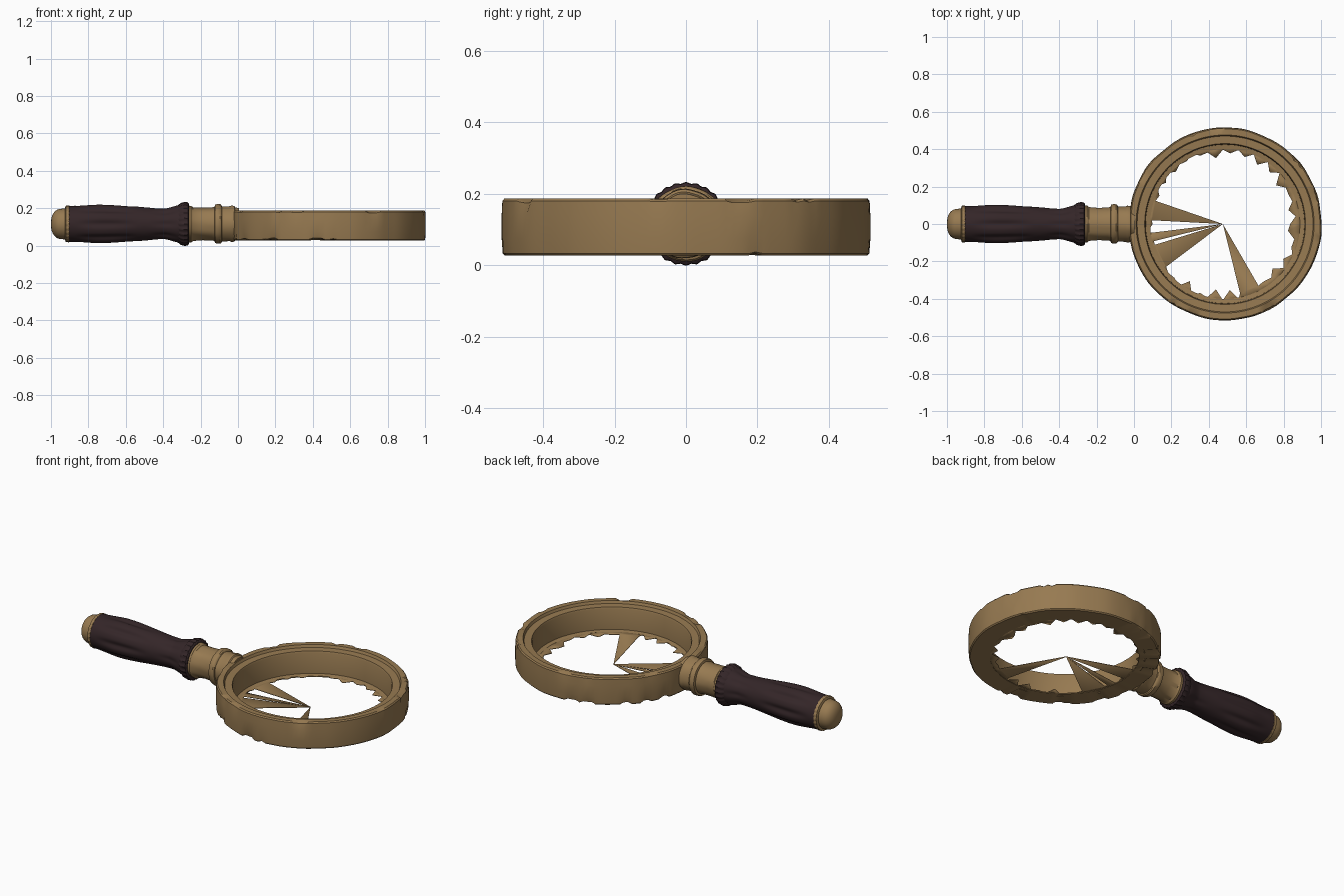
import bpy, bmesh, math, random
from mathutils import Vector, noise

random.seed(4)
if "Cube" in bpy.data.objects:
    bpy.data.objects.remove(bpy.data.objects["Cube"], do_unlink=True)

AXIS_Z = 0.116          # height of the handle axis
RING = Vector((0.487, 0, 0))
LENS = Vector((0.475, 0, 0.034))


def material(name, rgb):
    m = bpy.data.materials.new(name)
    m.use_nodes = True
    m.diffuse_color = (*rgb, 1)
    m.node_tree.nodes["Principled BSDF"].inputs["Base Color"].default_value = (*rgb, 1)
    return m


BRASS = material("aged brass", (0.31, 0.195, 0.083))
WOOD = material("dark wood", (0.034, 0.019, 0.021))


def finish(name, bm, mat, angle=35):
    bmesh.ops.recalc_face_normals(bm, faces=bm.faces)
    mesh = bpy.data.meshes.new(name)
    bm.to_mesh(mesh)
    bm.free()
    mesh.materials.append(mat)
    obj = bpy.data.objects.new(name, mesh)
    bpy.context.collection.objects.link(obj)
    bpy.ops.object.select_all(action="DESELECT")
    bpy.context.view_layer.objects.active = obj
    obj.select_set(True)
    bpy.ops.object.shade_smooth_by_angle(angle=math.radians(angle))
    return obj


def sweep(bm, rings, closed=False):
    """Join rings of vertices with quads."""
    pairs = list(zip(rings, rings[1:]))
    if closed:
        pairs.append((rings[-1], rings[0]))
    for a, b in pairs:
        n = len(a)
        for i in range(n):
            j = (i + 1) % n
            bm.faces.new((a[i], a[j], b[j], b[i]))


def turned(name, profile, mat, shape=lambda x, a: 0, sides=48, angle=35):
    """Turn (x, radius) points around the handle axis."""
    bm = bmesh.new()
    rings = []
    for x, r in profile:
        ring = []
        for i in range(sides):
            a = math.tau * i / sides
            rr = r + shape(x, a)
            ring.append(bm.verts.new((x, rr * math.cos(a), AXIS_Z + rr * math.sin(a))))
        rings.append(ring)
    sweep(bm, rings)
    bm.faces.new(rings[0])
    bm.faces.new(rings[-1])
    return finish(name, bm, mat, angle)


def smooth_profile(points, steps):
    """Resample (x, radius) points with eased spacing."""
    out = []
    for (x0, r0), (x1, r1) in zip(points, points[1:]):
        for k in range(steps):
            t = k / steps
            e = t * t * (3 - 2 * t)
            out.append((x0 + (x1 - x0) * t, r0 + (r1 - r0) * e))
    return out + [points[-1]]


# Grip: swelling wood with eight shallow flutes that fade at their ends
def flutes(x, a):
    t = (x + 0.87) / 0.33
    depth = 0.011 * math.sin(math.pi * t) if 0 < t < 1 else 0
    u = (x + 0.47) / 0.17
    if 0 < u < 1:
        depth += 0.005 * math.sin(math.pi * u)
    return -depth * (0.5 + 0.5 * math.cos(8 * a)) ** 2


grip = smooth_profile([(-0.905, 0.096), (-0.74, 0.107), (-0.40, 0.084), (-0.31, 0.102)], 10)
turned("grip", grip, WOOD, flutes, 96, 50)

# Flared collar of the grip, with a finely notched rim
turned("grip_collar", [(-0.32, 0.098), (-0.305, 0.110), (-0.285, 0.115), (-0.268, 0.113), (-0.262, 0.104)],
       WOOD, lambda x, a: 0.0025 * math.cos(24 * a), 96)

# Pommel cap: notched ring and rounded end
turned("pommel_ring", [(-0.925, 0.085), (-0.92, 0.096), (-0.903, 0.097), (-0.898, 0.088)],
       BRASS, lambda x, a: 0.0015 * math.cos(24 * a), 96)
cap = [(-0.915, 0.084), (-0.945, 0.081)]
for k in range(1, 8):
    a = k / 8 * math.pi / 2
    cap.append((-0.945 - 0.055 * math.sin(a), 0.081 * math.cos(a) ** 0.8))
cap.append((-1.0, 0.004))
turned("pommel_cap", cap, BRASS)


# Ferrule between grip and frame, slightly dented
def dents(x, a):
    return 0.004 * noise.noise(Vector((x * 14, 2 * math.cos(a), 2 * math.sin(a))))


turned("ferrule", [(-0.275, 0.098), (-0.25, 0.098), (-0.24, 0.090), (-0.19, 0.087), (-0.14, 0.088),
                   (-0.125, 0.091)], BRASS, dents)
turned("ferrule_band", [(-0.127, 0.088), (-0.122, 0.102), (-0.112, 0.105), (-0.095, 0.105),
                        (-0.088, 0.100), (-0.084, 0.088)], BRASS, dents)
turned("neck", [(-0.09, 0.094), (-0.045, 0.093), (-0.035, 0.097), (-0.02, 0.095), (-0.015, 0.088),
                (0.005, 0.084)], BRASS, dents)

# Frame: round hoop with a stepped lip; worn outer edges get random chips
SIDES = 144
section = [(0.40, 0.030), (0.507, 0.027), (0.513, 0.033), (0.516, 0.075), (0.516, 0.140),
           (0.514, 0.180), (0.508, 0.187), (0.476, 0.187), (0.470, 0.172), (0.430, 0.170),
           (0.426, 0.160), (0.424, 0.040), (0.40, 0.036)]
TOP, BOTTOM = {5: 0.6, 6: 1.0}, {1: 1.0, 2: 0.6}


def chips(count):
    depth = [0.0] * SIDES
    for _ in range(count):
        start, width, d = random.randrange(SIDES), random.randint(1, 3), random.uniform(0.006, 0.016)
        for k in range(width):
            depth[(start + k) % SIDES] = d * random.uniform(0.7, 1)
    return depth


top_chips, bottom_chips = chips(13), chips(15)
bm = bmesh.new()
rings = []
for p, (r, z) in enumerate(section):
    ring = []
    for i in range(SIDES):
        a = math.tau * i / SIDES
        d = Vector((math.cos(a), math.sin(a), 0))
        rr, zz = r, z
        if 0 < p < 7:
            rr += 0.006 * noise.noise(d * 4)
        cut_top = top_chips[i] * TOP.get(p, 0)
        cut_bottom = bottom_chips[i] * BOTTOM.get(p, 0)
        rr -= cut_top + cut_bottom
        zz += cut_bottom * 0.9 - cut_top * 0.6
        ring.append(bm.verts.new(RING + d * rr + Vector((0, 0, zz))))
    rings.append(ring)
sweep(bm, rings, closed=True)
finish("frame", bm, BRASS, 30)

# Broken lens: jagged border with a few long shards meeting in the middle
shards = [(161, 177), (187, 194), (197, 217), (284, 300)]
angles = sorted(set(range(0, 360, 6)) | {a for s in shards for a in s})
bm = bmesh.new()
middle = bm.verts.new(LENS)
inner, outer = [], []
for n, deg in enumerate(angles):
    d = Vector((math.cos(math.radians(deg)), math.sin(math.radians(deg)), 0))
    if any(a <= deg <= b for a, b in shards):
        r = 0.38
    else:
        r = random.uniform(0.385, 0.41) if n % 2 else random.uniform(0.35, 0.39)
    inner.append(bm.verts.new(LENS + d * r))
    outer.append(bm.verts.new(LENS + d * 0.425))
sweep(bm, [inner, outer])
for first, last in shards:
    i, j = angles.index(first), angles.index(last)
    bm.faces.new([middle] + inner[i:j + 1])
lens = finish("broken_lens", bm, BRASS)
thickness = lens.modifiers.new("thickness", "SOLIDIFY")
thickness.thickness = 0.004
thickness.offset = 0
